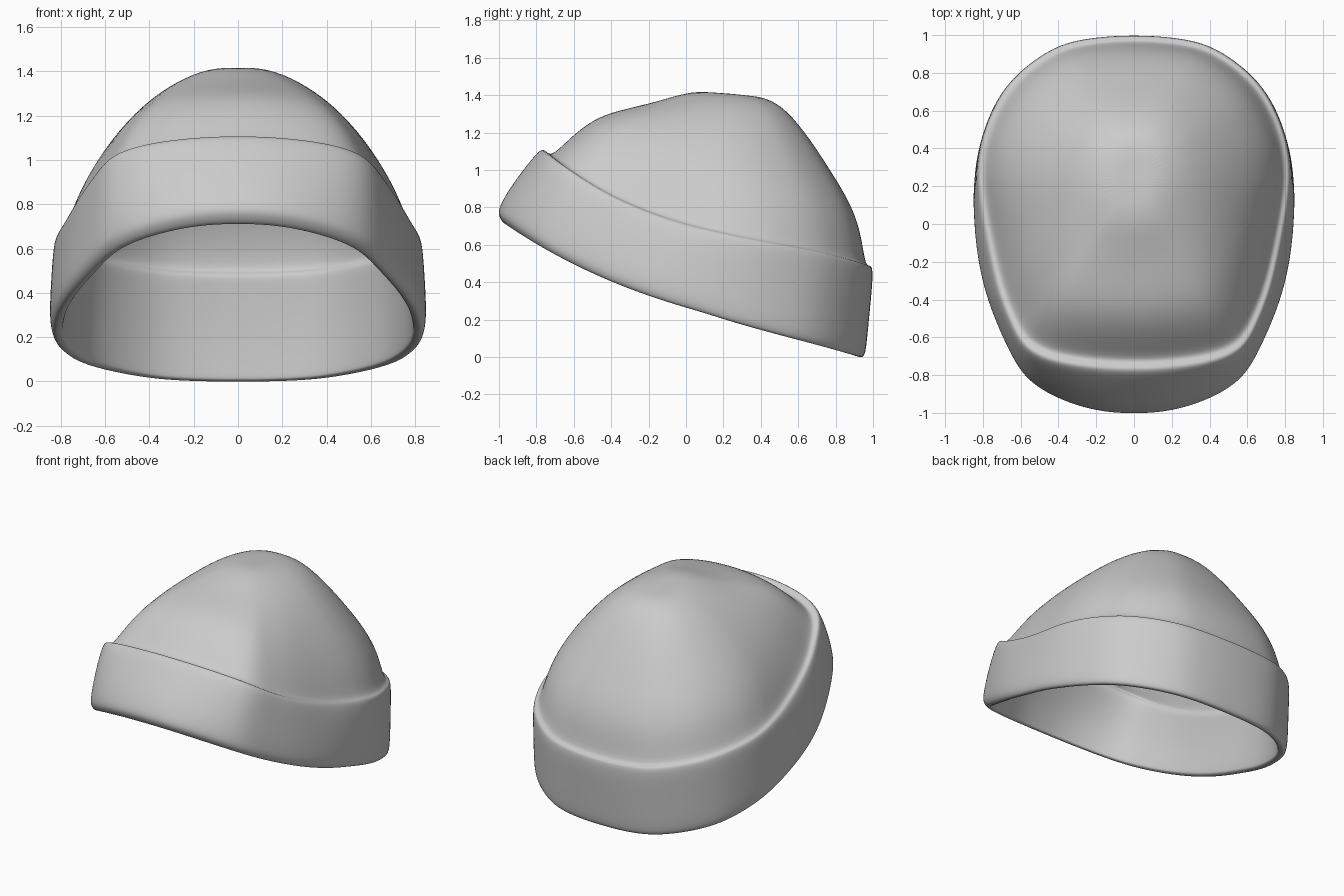
import bpy, bmesh

# Half outlines seen from above (x, y normalised): cuff bottom and cuff top
LOW = [(0, -1), (.24, -.985), (.48, -.925), (.67, -.83), (.79, -.68), (.91, -.46), (.975, -.25),
       (1, -.03), (.995, .15), (.965, .35), (.87, .61), (.70, .80), (.47, .94), (.24, .99), (0, 1)]
RIM = [(0, -1), (.25, -.99), (.51, -.955), (.70, -.88), (.80, -.73), (.885, -.53), (.96, -.22),
       (.99, -.05), (1, .1), (.975, .32), (.87, .58), (.72, .77), (.49, .93), (.25, .985), (0, 1)]

# Ring: half width, widest y, front y, front z, side z, back y, back z, z bend, outline blend
CUFF_INSIDE = [
    (.768, .20, -.715, 1.085, .66, .945, .52, .11, 1),
    (.765, .20, -.705, 1.07, .645, .93, .49, .11, 1),
    (.755, .20, -.70, 1.045, .63, .905, .482, .11, 1),
    (.765, .17, -.745, .99, .57, .91, .42, .10, .8),
    (.78, .12, -.85, .87, .43, .915, .24, .10, .4),
    (.785, .10, -.92, .76, .30, .91, .08, .08, .1),
    (.79, .10, -.945, .72, .252, .905, .015, .07, 0),
    (.795, .10, -.95, .712, .243, .91, .005, .07, 0),
]
CUFF_OUTSIDE = [
    (.825, .10, -.975, .710, .23, .938, -.005, .07, 0),
    (.845, .10, -1.0, .75, .255, .958, .01, .07, 0),
    (.851, .10, -1.008, .79, .32, .968, .09, .08, 0),
    (.845, .12, -.94, .91, .47, .985, .27, .09, .3),
    (.835, .17, -.825, 1.06, .62, 1.002, .44, .11, .8),
    (.82, .20, -.765, 1.127, .67, .992, .50, .12, 1),
    (.79, .20, -.735, 1.075, .655, .96, .47, .12, 1),
]
DOME = [
    (.745, .20, -.69, 1.10, .80, .935, .68, .09, 1),
    (.665, .20, -.59, 1.20, .96, .87, .84, .05, .9),
    (.555, .21, -.47, 1.285, 1.11, .77, 1.0, .02, .7),
    (.42, .22, -.33, 1.325, 1.25, .66, 1.17, 0, .4),
    (.285, .23, -.15, 1.365, 1.35, .54, 1.32, 0, .2),
    (.14, .24, .03, 1.425, 1.41, .43, 1.39, 0, 0),
]
APEX = (0, .24, 1.405)
WALL = .014


def spline(a, b, c, d, t):
    return .5 * (2 * b + (c - a) * t + (2 * a - 5 * b + 4 * c - d) * t * t + (3 * b - a - 3 * c + d) * t ** 3)


def ring_points(ring):
    w, ym, yf, zf, zm, yb, zb, bend, s = ring
    half = [(p[0] * (1 - s) + q[0] * s, p[1] * (1 - s) + q[1] * s) for p, q in zip(LOW, RIM)]
    loop = half + [(-x, y) for x, y in half[-2:0:-1]]
    n, out = len(loop), []
    for i in range(n):
        k = [loop[(i + j) % n] for j in (-1, 0, 1, 2)]
        for t in (0, .5):
            x, v = (spline(*[p[a] for p in k], t) for a in (0, 1))
            y = ym + v * ((ym - yf) if v < 0 else (yb - ym))
            z = zm + (zb - zf) / 2 * v + ((zf + zb) / 2 - zm) * v * v + bend * v * (1 - v * v)
            out.append((w * x, y, z))
    return out


def inset(ring):
    w, ym, yf, zf, zm, yb, zb, bend, s = ring
    d = WALL
    return (w - d, ym, yf + d, zf - d, zm - d * .6, yb - d, zb - d * .6, bend, s)


# Knitted hat: inner crown, ledge and inside of cuff, lip, outside of cuff, crown
rings = [inset(r) for r in reversed(DOME)] + CUFF_INSIDE + CUFF_OUTSIDE + DOME
bm = bmesh.new()
loops = [[bm.verts.new(p) for p in ring_points(r)] for r in rings]
n = len(loops[0])
for a, b in zip(loops, loops[1:]):
    for i in range(n):
        j = (i + 1) % n
        bm.faces.new((a[i], a[j], b[j], b[i]))
for loop, drop in ((loops[0], WALL), (loops[-1], 0)):
    tip = bm.verts.new((APEX[0], APEX[1], APEX[2] - drop))
    for i in range(n):
        bm.faces.new((loop[i], loop[(i + 1) % n], tip))
bmesh.ops.recalc_face_normals(bm, faces=bm.faces[:])
mesh = bpy.data.meshes.new("beanie_hat")
bm.to_mesh(mesh)
bm.free()
hat = bpy.data.objects.new("beanie_hat", mesh)
bpy.context.collection.objects.link(hat)
mesh.shade_smooth()
sub = hat.modifiers.new("smooth", 'SUBSURF')
sub.levels = sub.render_levels = 2
